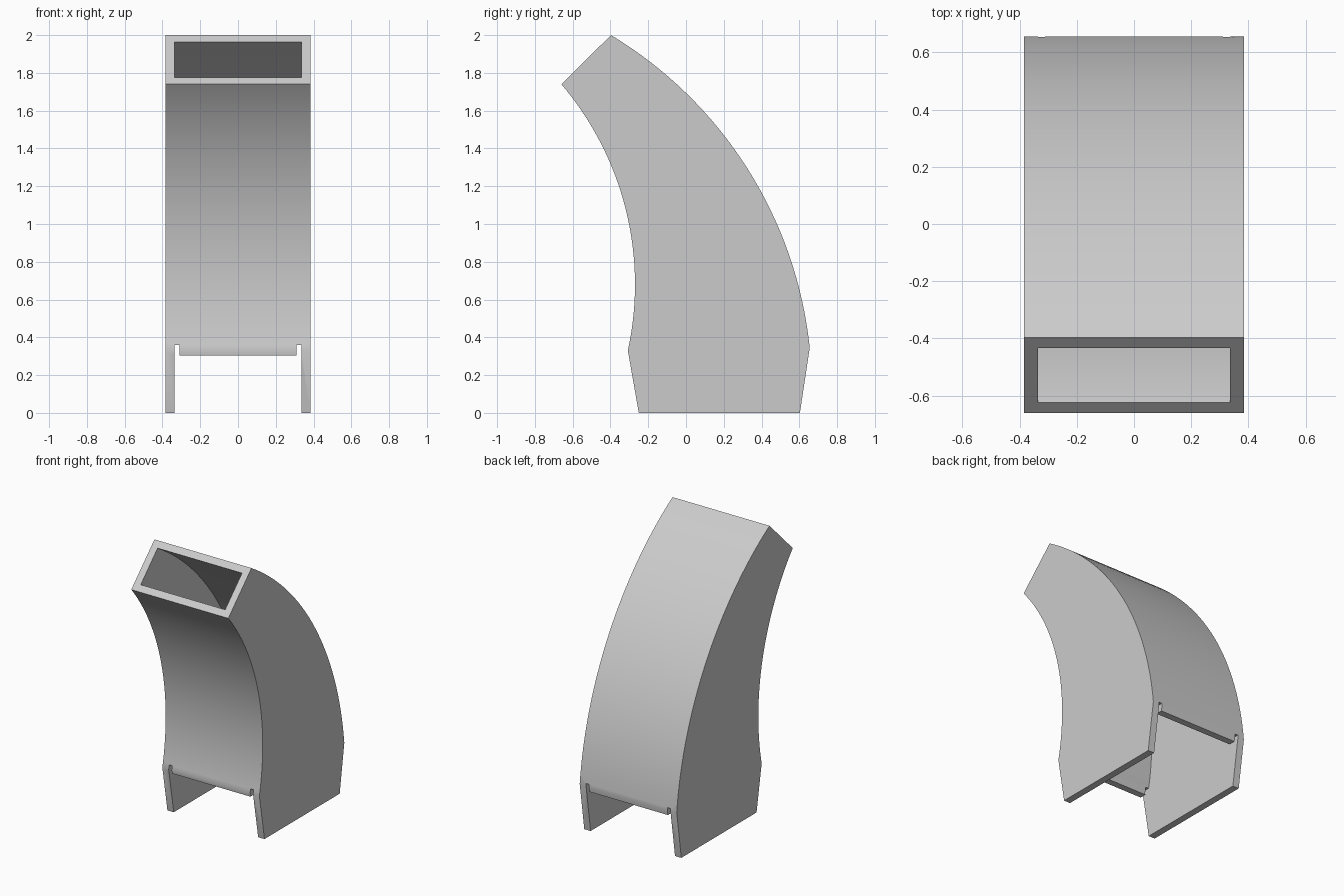
import bpy
import bmesh
import math

if "Cube" in bpy.data.objects:
    bpy.data.objects.remove(bpy.data.objects["Cube"], do_unlink=True)

HALF_WIDTH = 0.385
WALL = 0.05
CAVITY = HALF_WIDTH - WALL
PANEL_END = 0.305
SLOT_TOP = 0.36
SLOT_WIDTH = 0.024

grey = bpy.data.materials.new("plain grey")
grey.use_nodes = True
grey.diffuse_color = (0.6, 0.6, 0.6, 1)
grey.node_tree.nodes["Principled BSDF"].inputs["Base Color"].default_value = (0.6, 0.6, 0.6, 1)


def arc(center, radius, start, end, steps=32):
    """Points (y, z) on an arc between two points, swept by angle."""
    a = math.atan2(start[1] - center[1], start[0] - center[0])
    b = math.atan2(end[1] - center[1], end[0] - center[0])
    return [(center[0] + radius * math.cos(a + (b - a) * i / steps),
             center[1] + radius * math.sin(a + (b - a) * i / steps))
            for i in range(steps + 1)]


def prism(name, profile, x0, x1):
    """Extrude a (y, z) profile along x."""
    bm = bmesh.new()
    face = bm.faces.new([bm.verts.new((x0, y, z)) for y, z in profile])
    side = bmesh.ops.extrude_face_region(bm, geom=[face])["geom"]
    moved = [v for v in side if isinstance(v, bmesh.types.BMVert)]
    bmesh.ops.translate(bm, verts=moved, vec=(x1 - x0, 0, 0))
    bmesh.ops.recalc_face_normals(bm, faces=bm.faces)
    mesh = bpy.data.meshes.new(name)
    bm.to_mesh(mesh)
    bm.free()
    mesh.materials.append(grey)
    obj = bpy.data.objects.new(name, mesh)
    bpy.context.collection.objects.link(obj)
    return obj


def box_profile(z0, z1):
    return [(-1, z0), (1, z0), (1, z1), (-1, z1)]


def cut(target, cutter):
    """Subtract the cutter, then remove it."""
    mod = target.modifiers.new("cut", "BOOLEAN")
    mod.operation = "DIFFERENCE"
    mod.solver = "EXACT"
    mod.object = cutter
    bpy.ops.object.modifier_apply(modifier=mod.name)
    bpy.data.objects.remove(cutter, do_unlink=True)


# Curved duct: front and back arcs with tapered feet
back_center, back_radius = (-1.533, 0.116), 2.2
front_center, front_radius = (-1.906, 0.68), 1.636
back_low, back_top = (0.655, 0.345), (-0.397, 2.0)
front_low, front_top = (-0.307, 0.33), (-0.66, 1.74)

outer = ([(-0.25, 0), (0.603, 0)]
         + arc(back_center, back_radius, back_low, back_top)
         + arc(front_center, front_radius, front_top, front_low))
duct = prism("curved_duct", outer, -HALF_WIDTH, HALF_WIDTH)
bpy.context.view_layer.objects.active = duct
duct.select_set(True)

# Hollow passage, running out through the mouth and between the feet
back_in = arc(back_center, back_radius - WALL, back_low, (-0.43, 1.965))
front_in = arc(front_center, front_radius + WALL, (-0.622, 1.777), front_low)
mouth = [(back_in[-1][0] - 0.2, back_in[-1][1] + 0.2),
         (front_in[0][0] - 0.2, front_in[0][1] + 0.2)]
inner = [(-0.21, 0.1), (0.57, 0.1)] + back_in + mouth + front_in
cut(duct, prism("passage_cutter", inner, -CAVITY, CAVITY))

# Open gap under the front and back panels
cut(duct, prism("gap_cutter", box_profile(-0.2, PANEL_END), -CAVITY, CAVITY))

# Narrow slots beside the side plates
for s in (-1, 1):
    x0, x1 = sorted((s * CAVITY, s * (CAVITY - SLOT_WIDTH)))
    cut(duct, prism("slot_cutter", box_profile(0.2, SLOT_TOP), x0, x1))

bpy.ops.object.shade_smooth_by_angle(angle=math.radians(30))
